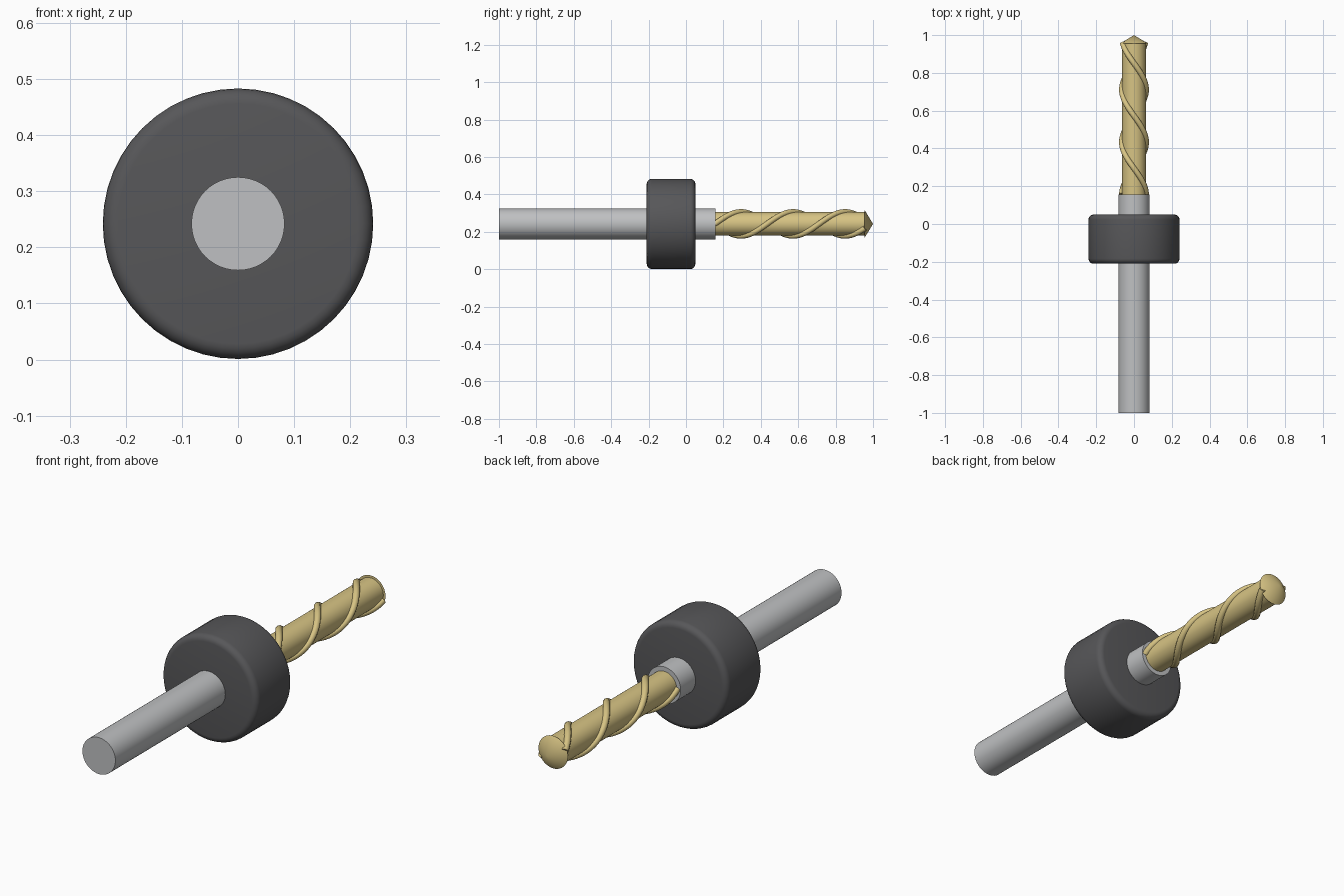
import bpy
import math
from mathutils import Matrix

AXIS_Z = 0.242  # height of the tool axis

cube = bpy.data.objects.get("Cube")
if cube:
    bpy.data.objects.remove(cube, do_unlink=True)


def material(name, rgb, metallic=0.0):
    mat = bpy.data.materials.new(name)
    color = (*rgb, 1.0)
    mat.diffuse_color = color
    mat.use_nodes = True
    bsdf = mat.node_tree.nodes["Principled BSDF"]
    bsdf.inputs["Base Color"].default_value = color
    bsdf.inputs["Metallic"].default_value = metallic
    return mat


steel = material("steel grey", (0.52, 0.53, 0.54))
rubber = material("dark grey", (0.095, 0.095, 0.10))
gold = material("pale gold", (0.68, 0.55, 0.23))


def turned(name, y0, y1, r0, r1, mat, bevel=0.0):
    """Cylinder or cone lying along y, from y0 (radius r0) to y1 (radius r1)."""
    bpy.ops.mesh.primitive_cone_add(vertices=48, radius1=r0, radius2=r1, depth=y1 - y0)
    obj = bpy.context.object
    obj.name = name
    place = Matrix.Translation((0, (y0 + y1) / 2, AXIS_Z))
    obj.data.transform(place @ Matrix.Rotation(-math.pi / 2, 4, "X"))
    obj.matrix_world = Matrix.Identity(4)
    obj.data.materials.append(mat)
    if bevel:
        mod = obj.modifiers.new("rounded_rims", "BEVEL")
        mod.width = bevel
        mod.segments = 5
        mod.limit_method = "ANGLE"
        bpy.ops.object.modifier_apply(modifier=mod.name)
    bpy.ops.object.shade_smooth_by_angle(angle=math.radians(35))
    return obj


def spiral(name, phase, y0=0.155, y1=0.957, pitch=0.556, radius=0.064, thick=0.015):
    """Raised ridge winding round the cutting end."""
    steps = 96
    curve = bpy.data.curves.new(name, "CURVE")
    curve.dimensions = "3D"
    curve.bevel_depth = thick
    curve.bevel_resolution = 3
    curve.use_fill_caps = True
    line = curve.splines.new("POLY")
    line.points.add(steps)
    for i, point in enumerate(line.points):
        y = y0 + (y1 - y0) * i / steps
        a = phase + math.tau * (y - y0) / pitch
        point.co = (radius * math.cos(a), y, AXIS_Z + radius * math.sin(a), 1)
    obj = bpy.data.objects.new(name, curve)
    bpy.context.collection.objects.link(obj)
    curve.materials.append(gold)
    bpy.ops.object.select_all(action="DESELECT")
    obj.select_set(True)
    bpy.context.view_layer.objects.active = obj
    bpy.ops.object.convert(target="MESH")
    bpy.ops.object.shade_smooth_by_angle(angle=math.radians(40))


# Shank and stop collar
turned("shank", -1.0, 0.157, 0.083, 0.083, steel)
turned("stop_collar", -0.21, 0.05, 0.241, 0.241, rubber, bevel=0.027)

# Cutting end: core, pointed tip and two opposite ridges
turned("drill_core", 0.15, 0.957, 0.063, 0.063, gold)
turned("drill_tip", 0.955, 1.0, 0.074, 0.0, gold)
for index in range(2):
    spiral(f"spiral_ridge_{index + 1}", index * math.pi)
